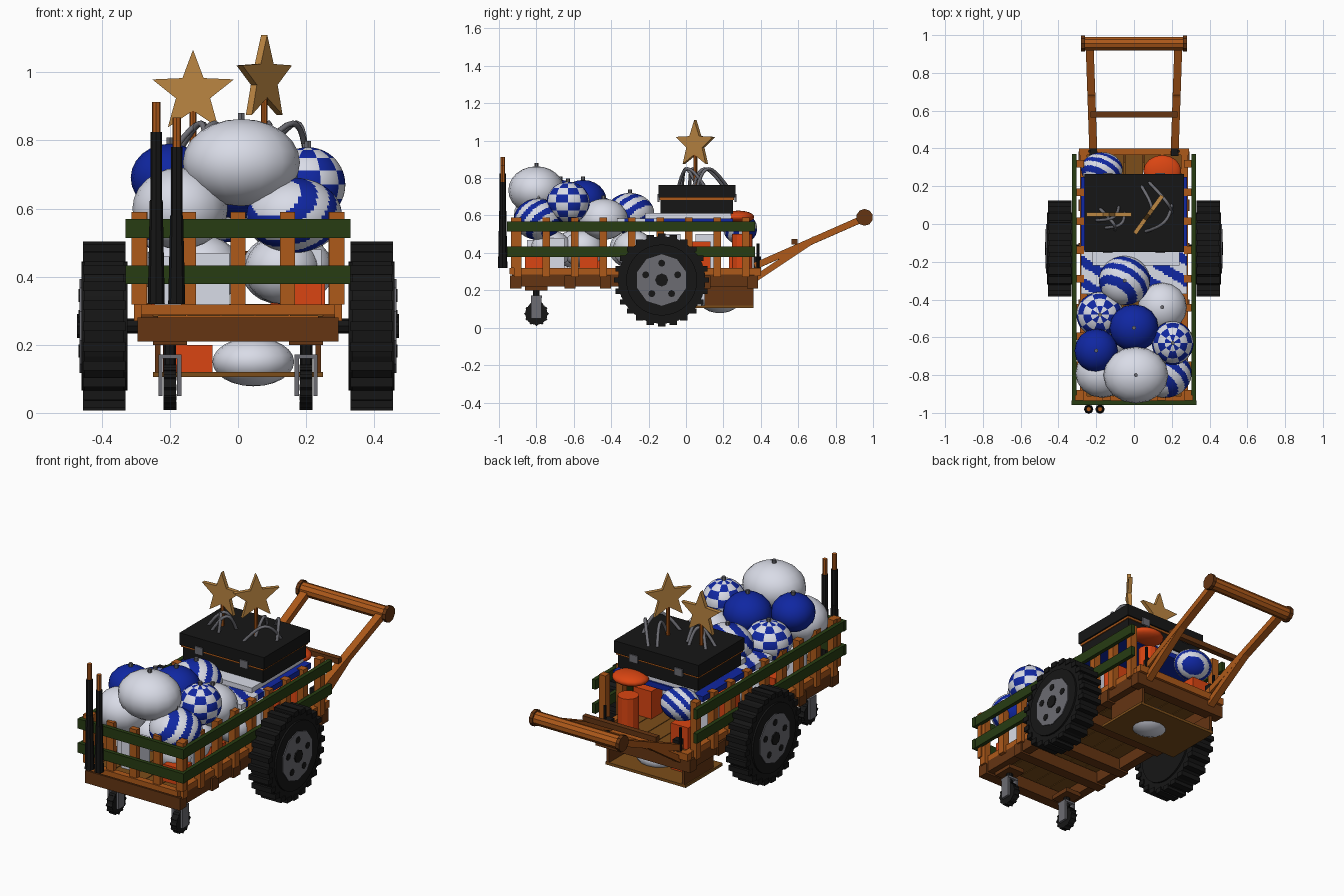
import bpy, bmesh, math
from mathutils import Vector, Matrix

cube = bpy.data.objects.get("Cube")
if cube:
    bpy.data.objects.remove(cube)


def material(name, color):
    m = bpy.data.materials.new(name)
    m.use_nodes = True
    m.diffuse_color = (*color, 1)
    m.node_tree.nodes["Principled BSDF"].inputs["Base Color"].default_value = (*color, 1)
    return m


WOOD = material("orange wood", (.42, .1, .01))
DARK = material("dark wood", (.13, .035, .006))
PLANK = material("brown plank", (.2, .075, .01))
GREEN = material("green paint", (.02, .045, .006))
BLUE = material("blue cloth", (.005, .02, .36))
WHITE = material("white cloth", (.72, .74, .83))
BLACK = material("black", (.008, .008, .008))
GREY = material("grey metal", (.15, .15, .17))
ORANGE = material("bright orange", (.7, .06, .006))
GOLD = material("gold", (.5, .24, .055))


def finish(name, bm, *mats, smooth=False):
    bmesh.ops.recalc_face_normals(bm, faces=bm.faces)
    mesh = bpy.data.meshes.new(name)
    for f in bm.faces:
        f.smooth = smooth
    bm.to_mesh(mesh)
    bm.free()
    for m in mats:
        mesh.materials.append(m)
    ob = bpy.data.objects.new(name, mesh)
    bpy.context.collection.objects.link(ob)
    return ob


def box(name, x, y, z, mat):
    """Box from (low, high) ranges."""
    bm = bmesh.new()
    size = [r[1] - r[0] for r in (x, y, z)]
    mid = [(r[1] + r[0]) / 2 for r in (x, y, z)]
    bmesh.ops.create_cube(bm, size=1, matrix=Matrix.Translation(mid) @ Matrix.Diagonal((*size, 1)))
    return finish(name, bm, mat)


def rod(name, a, b, r, mat, sides=8, r2=None):
    a, b = Vector(a), Vector(b)
    turn = (b - a).to_track_quat('Z', 'Y').to_matrix().to_4x4()
    bm = bmesh.new()
    bmesh.ops.create_cone(bm, cap_ends=True, segments=sides, radius1=r, radius2=r if r2 is None else r2,
                          depth=(b - a).length, matrix=Matrix.Translation((a + b) / 2) @ turn)
    return finish(name, bm, mat)


def beam(name, a, b, w, h, mat):
    """Rectangular bar between two points."""
    a, b = Vector(a), Vector(b)
    turn = (b - a).to_track_quat('Y', 'Z').to_matrix().to_4x4()
    bm = bmesh.new()
    bmesh.ops.create_cube(bm, size=1, matrix=Matrix.Translation((a + b) / 2) @ turn
                          @ Matrix.Diagonal((w, (b - a).length, h, 1)))
    return finish(name, bm, mat)


def stripes(p):
    return math.floor((p.x * .5 + p.y * .75 - p.z * .6) * 3.4) % 2


def checks(p):
    return (math.floor(math.atan2(p.y, p.x) * 5 / math.pi) + math.floor(math.asin(max(-1, min(1, p.z))) * 2.6)) % 2


def ball(name, centre, radii, mat=WHITE, rule=None, knot=True):
    bm = bmesh.new()
    u, v = (72, 48) if rule else (16, 12)
    bmesh.ops.create_uvsphere(bm, u_segments=u, v_segments=v, radius=1)
    if rule:
        for f in bm.faces:
            f.material_index = rule(f.calc_center_median().normalized())
    bmesh.ops.transform(bm, matrix=Matrix.Translation(centre) @ Matrix.Diagonal((*radii, 1)), verts=bm.verts)
    finish(name, bm, mat, BLUE, smooth=True)
    if knot:
        top = Vector(centre) + Vector((0, 0, radii[2]))
        rod(name + "_knot", top - Vector((0, 0, .01)), top + Vector((0, 0, .018)), .011, GREY, 6)


# Frame and floor
for s in (-1, 1):
    box("side_beam", sorted((s * .235, s * .285)), (-.93, .37), (.22, .285), DARK)
    box("floor_edge", sorted((s * .25, s * .285)), (-.94, .38), (.285, .318), WOOD)
for y in (-.91, -.62, -.43, -.13, .1, .355):
    box("cross_beam", (-.295, .295), (y - .03, y + .03), (.21, .28), DARK)
box("front_edge", (-.285, .285), (-.945, -.91), (.288, .318), WOOD)
box("back_edge", (-.29, .29), (.365, .4), (.28, .32), WOOD)
for i in range(5):
    x = -.2 + i * .1
    box("floor_plank", (x - .048, x + .048), (-.92, .38), (.285, .305), PLANK)

# Slatted walls
for s in (-1, 1):
    for i in range(9):
        y = -.9 + i * .1525
        box("side_post", sorted((s * .265, s * .305)), (y - .02, y + .02), (.27, .59), WOOD)
for i in range(5):
    x = -.29 + i * .145
    box("front_post", (x - .022, x + .022), (-.935, -.905), (.318, .59), WOOD)
for z in (.378, .514):
    for s in (-1, 1):
        box("side_slat", sorted((s * .305, s * .327)), (-.95, .37), (z, z + .055), GREEN)
    box("front_slat", (-.33, .33), (-.957, -.935), (z, z + .055), GREEN)

# Main wheels
axle_y, axle_z = -.13, .255
rod("axle", (-.4, axle_y, axle_z), (.4, axle_y, axle_z), .022, BLACK)
for s in (-1, 1):
    def spot(x, r=0, a=0):
        return (s * x, axle_y + r * math.cos(a), axle_z + r * math.sin(a))
    rod("tyre", spot(.335), spot(.45), .234, BLACK, 32)
    rod("tyre_wall", spot(.325), spot(.46), .19, BLACK, 32)
    rod("wheel_disc", spot(.33), spot(.465), .138, GREY, 10)
    rod("hub_cap", spot(.46), spot(.472), .035, BLACK)
    for k in range(5):
        a = math.pi / 2 + k * math.tau / 5
        rod("wheel_hole", spot(.46, .09, a), spot(.468, .09, a), .019, BLACK)
    for k in range(24):
        a = k * math.tau / 24
        beam("tread_block", spot(.33, .234, a), spot(.455, .234, a), .04, .028, BLACK).name = "tread_block"

# Casters
for x in (-.2, .2):
    rod("caster_wheel", (x - .018, -.8, .075), (x + .018, -.8, .075), .06, BLACK, 16)
    for k in range(12):
        a = k * math.tau / 12
        y, z = -.8 + .058 * math.cos(a), .075 + .058 * math.sin(a)
        rod("caster_tread", (x - .019, y, z), (x + .019, y, z), .009, BLACK, 4)
    for s in (-1, 1):
        box("caster_fork", sorted((x + s * .021, x + s * .034)), (-.828, -.772), (.05, .165), GREY)
    box("caster_plate", (x - .034, x + .034), (-.83, -.77), (.16, .172), GREY)
    rod("caster_stem", (x, -.8, .14), (x, -.8, .22), .018, BLACK)
    box("caster_mount", (x - .05, x + .05), (-.86, -.74), (.2, .225), DARK)

# Tray below the floor
box("tray_floor", (-.25, .25), (.03, .36), (.105, .12), PLANK)
for s in (-1, 1):
    box("tray_wall", sorted((s * .228, s * .243)), (.1, .36), (.12, .22), DARK)
box("tray_box", (-.22, -.075), (.08, .24), (.12, .2), ORANGE)
ball("tray_sack", (.045, .18, .15), (.12, .11, .072), knot=False)

# Push handle
for s in (-1, 1):
    beam("handle_arm", (s * .215, .37, .33), (s * .235, .95, .585), .042, .035, WOOD)
    beam("handle_brace", (s * .215, .36, .255), (s * .225, .69, .475), .04, .032, WOOD)
    box("handle_bracket", sorted((s * .195, s * .235)), (.36, .4), (.3, .38), BLACK)
    rod("bracket_pin", (s * .235, .385, .3), (s * .235, .385, .45), .008, BLACK)
    rod("grip_cap", (s * .26, .955, .59), (s * .28, .955, .59), .045, DARK, 10)
rod("grip", (-.262, .955, .59), (.262, .955, .59), .037, WOOD, 10)
beam("handle_rung", (-.23, .58, .46), (.23, .58, .46), .03, .03, DARK)

# Long tools at the front
for x, top in ((-.24, .825), (-.18, .78)):
    rod("tool_sleeve", (x, -.98, .32), (x, -.98, top - .2), .025, BLACK, 8, .019)
    rod("tool_upper_sleeve", (x, -.98, top - .2), (x, -.98, top), .017, BLACK)
    rod("tool_shaft", (x, -.98, top), (x, -.98, top + .087), .013, WOOD)

# Sacks
ball("large_front_sack", (.01, -.8, .735), (.172, .15, .128))
ball("blue_left_sack", (-.2, -.67, .69), (.115, .115, .1), BLUE)
ball("blue_middle_sack", (0, -.55, .68), (.13, .125, .11), BLUE)
ball("white_left_sack", (-.17, -.79, .6), (.14, .13, .12), knot=False)
ball("striped_right_sack", (.165, -.79, .58), (.14, .13, .11), rule=stripes)
ball("checked_right_sack", (.205, -.63, .67), (.11, .115, .11), rule=checks)
ball("checked_left_sack", (-.18, -.48, .6), (.125, .12, .105), rule=checks)
ball("white_right_sack", (.15, -.44, .58), (.13, .13, .11))
ball("striped_middle_sack", (-.05, -.3, .61), (.135, .13, .11), rule=stripes)
ball("striped_back_sack", (-.17, .29, .53), (.11, .09, .085), rule=stripes, knot=False)
for x, y in ((.13, -.72), (.17, -.28), (-.17, -.3), (-.1, -.6), (.12, -.55)):
    ball("lower_sack", (x, y, .42), (.11, .11, .1), knot=False)

# Boxes and folded cloth inside the cart
for x, y, top, mat in ((-.08, -.8, .47, WHITE), (.19, -.81, .4, ORANGE), (.19, -.7, .48, WHITE),
                       (.2, -.52, .41, ORANGE), (-.19, -.68, .46, WHITE), (-.2, -.48, .42, ORANGE),
                       (.18, .08, .46, ORANGE), (-.19, .1, .5, WHITE), (-.19, .28, .43, ORANGE),
                       (.18, -.08, .5, WHITE), (-.19, -.08, .45, ORANGE)):
    box("cargo_box", (x - .055, x + .055), (y - .05, y + .05), (.305, top), mat)
bm = bmesh.new()
bmesh.ops.create_grid(bm, x_segments=56, y_segments=62, size=1,
                      matrix=Matrix.Translation((0, -.06, .585)) @ Matrix.Diagonal((.28, .31, 1, 1)))
for f in bm.faces:
    c = f.calc_center_median()
    f.material_index = 1 if c.y > -.14 or math.floor((c.x * .6 + c.y) * 18) % 2 else 0
cloth = finish("folded_cloth", bm, WHITE, BLUE)
cloth.modifiers.new("thickness", 'SOLIDIFY').thickness = .03
box("cloth_pad", (-.22, .24), (-.22, .24), (.585, .612), WHITE)
rod("orange_drum", (.15, .3, .305), (.15, .3, .5), .055, ORANGE, 12)
ball("orange_cushion", (.15, .28, .592), (.1, .085, .034), ORANGE, knot=False)

# Chest
box("chest_base", (-.25, .25), (-.135, .25), (.61, .685), BLACK)
box("chest_trim", (-.256, .256), (-.141, .256), (.683, .695), WOOD)
box("chest_lid", (-.262, .265), (-.147, .264), (.695, .762), BLACK)
for x in (-.14, .14):
    for y in (-.147, .264):
        box("chest_latch", (x - .025, x + .025), (y - .006, y + .006), (.672, .715), GREY)


# Metal wires arching over the chest
def wire(x1, y1, x2, y2, height):
    curve = bpy.data.curves.new("wire", 'CURVE')
    curve.dimensions = '3D'
    curve.bevel_depth = .009
    curve.bevel_resolution = 1
    line = curve.splines.new('POLY')
    line.points.add(10)
    for i, p in enumerate(line.points):
        t = i / 10
        bow = math.sin(math.pi * t)
        p.co = (x1 + (x2 - x1) * t + .03 * bow, y1 + (y2 - y1) * t - .02 * bow, .755 + height * bow, 1)
    curve.materials.append(GREY)
    bpy.context.collection.objects.link(bpy.data.objects.new("wire", curve))


for ends in ((-.2, .02, -.08, .09), (-.18, .08, -.1, -.03), (-.15, -.02, -.05, .06),
             (.04, .2, .08, .04), (.08, .22, .2, .06), (.06, -.04, .2, .1)):
    wire(*ends, height=.095)


# Stars on sticks
def star(x, y, z, radius, turn):
    bm = bmesh.new()
    ring = []
    for k in range(10):
        r = radius * (.42 if k % 2 else 1)
        a = math.pi / 2 + k * math.pi / 5
        ring.append(bm.verts.new((r * math.cos(a), -.011, r * math.sin(a))))
    face = bm.faces.new(ring)
    moved = bmesh.ops.extrude_face_region(bm, geom=[face])["geom"]
    bmesh.ops.translate(bm, vec=(0, .022, 0), verts=[g for g in moved if isinstance(g, bmesh.types.BMVert)])
    bmesh.ops.transform(bm, matrix=Matrix.Translation((x, y, z)) @ Matrix.Rotation(turn, 4, 'Z'), verts=bm.verts)
    finish("star", bm, GOLD)
    rod("star_stick", (x, y, .75), (x, y, z - radius * .4), .01, WOOD)


star(-.132, .05, .94, .126, 0)
star(.077, .05, .98, .13, math.radians(54))
